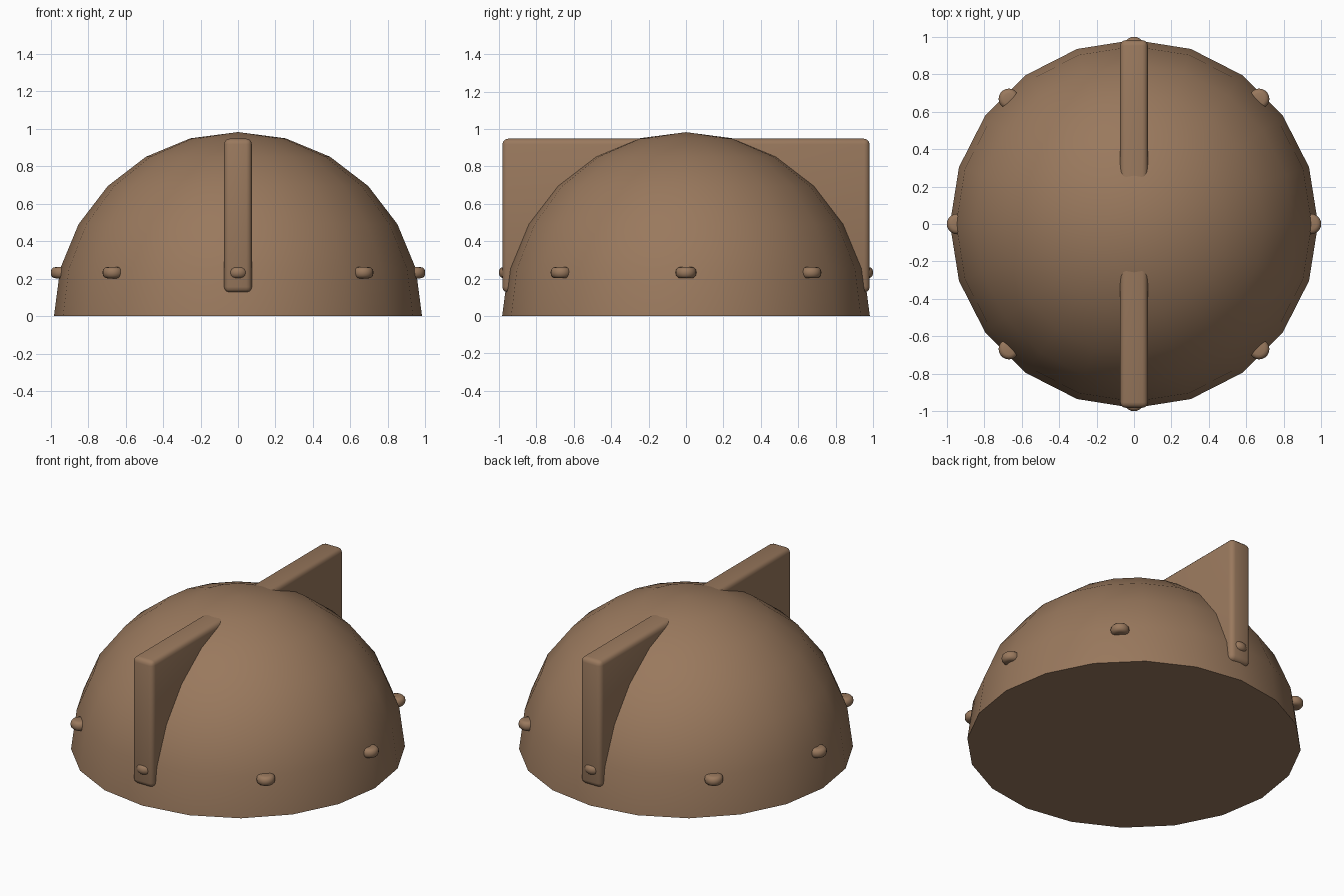
import bpy, bmesh, math
from mathutils import Matrix

if "Cube" in bpy.data.objects:
    bpy.data.objects.remove(bpy.data.objects["Cube"])

brown = bpy.data.materials.new("brown")
brown.diffuse_color = (0.32, 0.19, 0.11, 1)
brown.use_nodes = True
brown.node_tree.nodes["Principled BSDF"].inputs["Base Color"].default_value = brown.diffuse_color


def finish(name, bm, angle):
    bmesh.ops.recalc_face_normals(bm, faces=bm.faces)
    mesh = bpy.data.meshes.new(name)
    bm.to_mesh(mesh)
    bm.free()
    mesh.materials.append(brown)
    ob = bpy.data.objects.new(name, mesh)
    bpy.context.collection.objects.link(ob)
    bpy.ops.object.select_all(action='DESELECT')
    ob.select_set(True)
    bpy.context.view_layer.objects.active = ob
    bpy.ops.object.shade_smooth_by_angle(angle=math.radians(angle))
    return ob


# Dome: upper half of a 20-sided sphere with a flat base
bm = bmesh.new()
bmesh.ops.create_uvsphere(bm, u_segments=20, v_segments=12, radius=0.983)
bmesh.ops.bisect_plane(bm, geom=bm.verts[:] + bm.edges[:] + bm.faces[:],
                       plane_co=(0, 0, 0), plane_no=(0, 0, -1), clear_outer=True)
bmesh.ops.contextual_create(bm, geom=[e for e in bm.edges if e.is_boundary])
finish("dome", bm, 40)

# Fin: one rounded slab through the dome, showing at front and back
bm = bmesh.new()
bmesh.ops.create_cube(bm, size=1, matrix=Matrix.Translation((0, 0, 0.537))
                      @ Matrix.Diagonal((0.148, 1.964, 0.822, 1)))
bmesh.ops.bevel(bm, geom=bm.edges[:], offset=0.03, segments=3, profile=0.5, affect='EDGES')
finish("fin", bm, 40)

# Rivets: eight rounded discs set into the dome near its base
for i in range(8):
    a = i * math.pi / 4
    bm = bmesh.new()
    bmesh.ops.create_cone(bm, cap_ends=True, segments=20, radius1=0.055, radius2=0.055, depth=0.06)
    rims = [e for e in bm.edges if abs(e.verts[0].co.z - e.verts[1].co.z) < 1e-4]
    bmesh.ops.bevel(bm, geom=rims, offset=0.025, segments=3, profile=0.5, affect='EDGES')
    ob = finish(f"rivet_{i + 1}", bm, 40)
    ob.location = (0.945 * math.cos(a), 0.945 * math.sin(a), 0.232)
